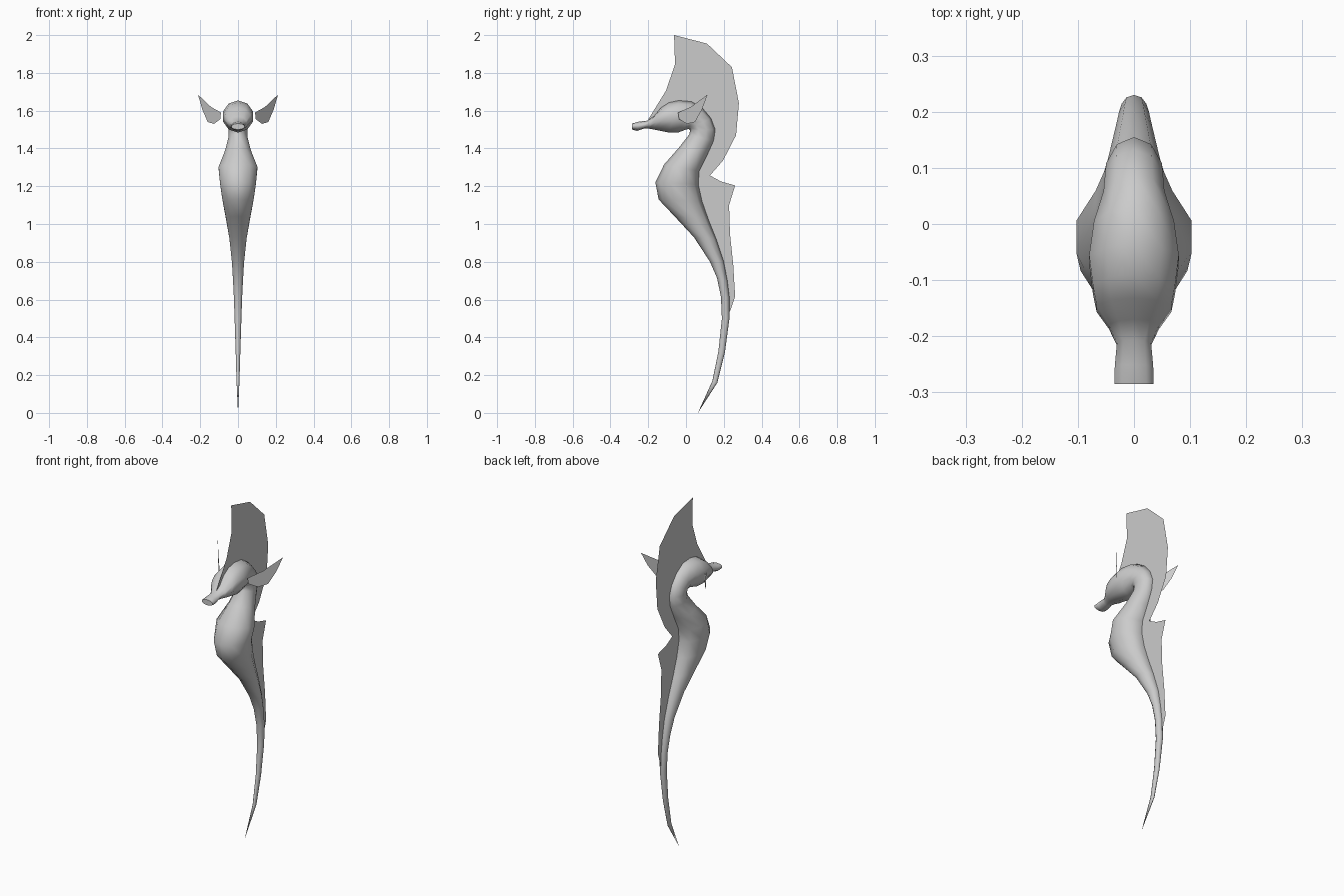
import bpy, bmesh, math
from mathutils import Vector

grey = bpy.data.materials.new("grey")
grey.diffuse_color = (0.6, 0.6, 0.6, 1)


def finish(name, bm):
    mesh = bpy.data.meshes.new(name)
    bm.to_mesh(mesh)
    bm.free()
    mesh.materials.append(grey)
    obj = bpy.data.objects.new(name, mesh)
    bpy.context.collection.objects.link(obj)
    return obj


def sheet(name, points):
    bm = bmesh.new()
    face = bm.faces.new([bm.verts.new(p) for p in points])
    face.normal_update()
    bmesh.ops.triangulate(bm, faces=[face], ngon_method='EAR_CLIP')
    return finish(name, bm)


# Body rings, tail to snout: belly side (y, z), back side (y, z), half width
RINGS = [
    (0.140, 0.17, 0.166, 0.16, 0.008), (0.172, 0.33, 0.206, 0.32, 0.013),
    (0.190, 0.50, 0.230, 0.50, 0.019), (0.185, 0.615, 0.230, 0.61, 0.023),
    (0.164, 0.715, 0.219, 0.70, 0.028), (0.127, 0.80, 0.200, 0.80, 0.034),
    (0.042, 0.93, 0.160, 0.92, 0.048), (-0.060, 1.04, 0.120, 1.02, 0.067),
    (-0.145, 1.13, 0.085, 1.12, 0.086), (-0.162, 1.22, 0.065, 1.21, 0.100),
    (-0.116, 1.315, 0.070, 1.28, 0.108), (-0.037, 1.405, 0.110, 1.36, 0.072),
    (0.018, 1.475, 0.146, 1.44, 0.052), (0.021, 1.495, 0.155, 1.50, 0.052),
    (0.016, 1.503, 0.132, 1.56, 0.054), (0.000, 1.50, 0.090, 1.61, 0.057),
    (-0.042, 1.484, 0.030, 1.648, 0.075), (-0.090, 1.484, -0.037, 1.654, 0.084),
    (-0.143, 1.495, -0.090, 1.643, 0.077), (-0.170, 1.50, -0.132, 1.616, 0.070),
    (-0.196, 1.505, -0.170, 1.57, 0.047), (-0.222, 1.505, -0.206, 1.547, 0.032),
    (-0.260, 1.493, -0.250, 1.542, 0.036), (-0.285, 1.50, -0.285, 1.532, 0.037),
]
SIDES = 10

bm = bmesh.new()
loops = []
for fy, fz, by, bz, w in RINGS:
    front, back = Vector((0, fy, fz)), Vector((0, by, bz))
    mid, half = (front + back) / 2, (back - front) / 2
    loop = []
    for i in range(SIDES):
        a = 2 * math.pi * i / SIDES
        loop.append(bm.verts.new(mid + half * math.cos(a) + Vector((w * math.sin(a), 0, 0))))
    loops.append(loop)
for low, high in zip(loops, loops[1:]):
    for i in range(SIDES):
        j = (i + 1) % SIDES
        bm.faces.new((low[i], low[j], high[j], high[i]))
tip = bm.verts.new((0, 0.063, 0))
for i in range(SIDES):
    bm.faces.new((tip, loops[0][(i + 1) % SIDES], loops[0][i]))
bm.faces.new(loops[-1])
bmesh.ops.recalc_face_normals(bm, faces=bm.faces)
body = finish("body", bm)
bpy.context.view_layer.objects.active = body
body.select_set(True)
bpy.ops.object.shade_smooth_by_angle(angle=math.radians(60))

# Flat fin down the middle: outer edge from snout to tail, then back inside the body
FIN = [
    (-0.20, 1.553), (-0.106, 1.706), (-0.058, 1.845), (-0.063, 2.0), (0.111, 1.955),
    (0.243, 1.83), (0.28, 1.64), (0.265, 1.47), (0.196, 1.336), (0.127, 1.257),
    (0.185, 1.225), (0.26, 1.204), (0.228, 1.10), (0.233, 0.945), (0.25, 0.786),
    (0.26, 0.617), (0.233, 0.537), (0.21, 0.55), (0.19, 0.75), (0.12, 0.95),
    (0.03, 1.15), (0.03, 1.25), (0.07, 1.38), (0.11, 1.48), (0.09, 1.55),
    (0.03, 1.59), (-0.08, 1.58), (-0.19, 1.54),
]
sheet("back_fin", [(0, y, z) for y, z in FIN])

# Upright side fins, slanting outward and back from the head
EAR = [(-0.042, 1.59), (0.026, 1.62), (0.114, 1.685), (0.085, 1.607),
       (0.048, 1.54), (0.005, 1.53), (-0.037, 1.555)]
for side, name in ((1, "right_side_fin"), (-1, "left_side_fin")):
    sheet(name, [(side * (0.123 + 0.78 * y), y, z) for y, z in EAR])
